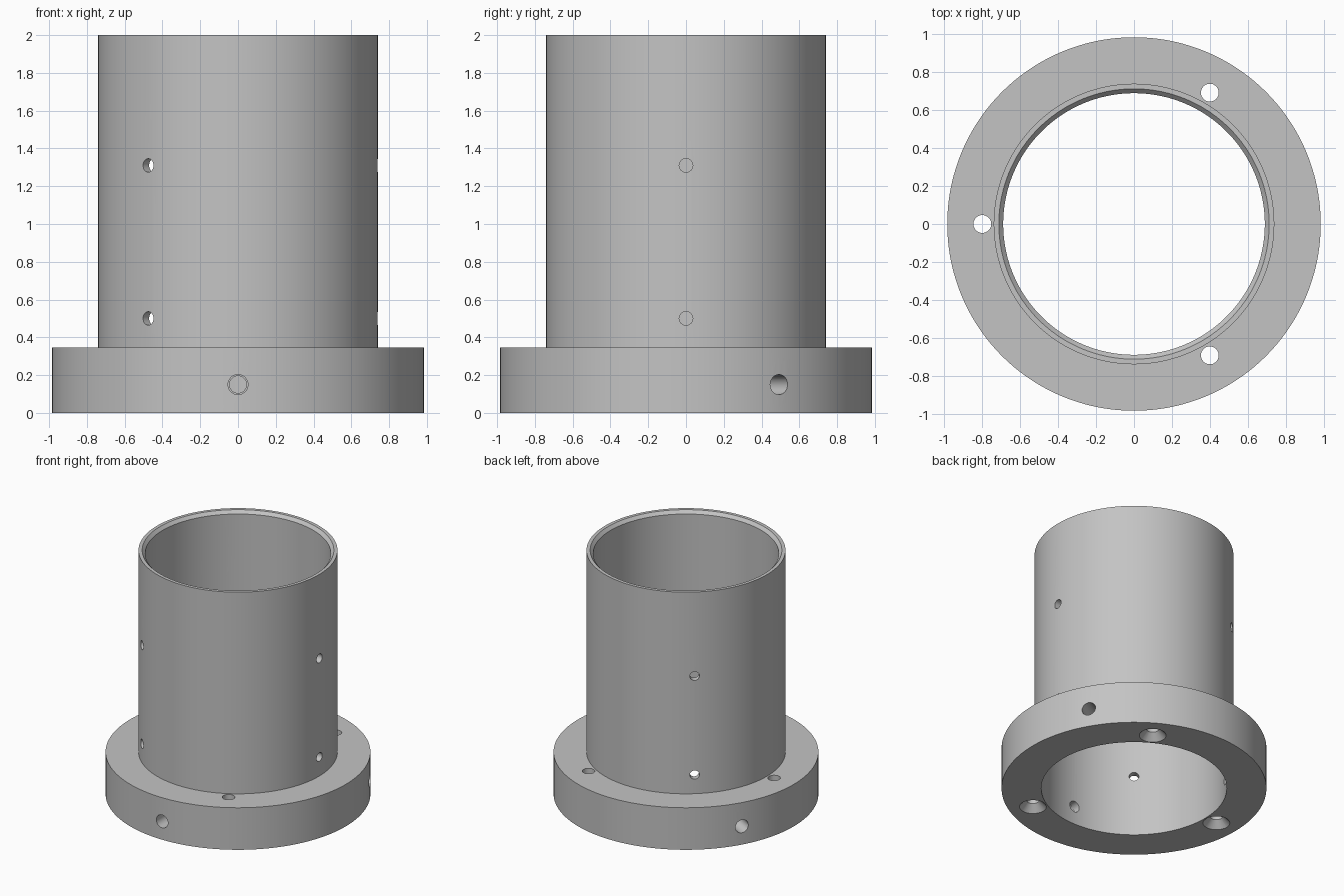
import bpy, bmesh, math
from mathutils import Matrix, Vector

cube = bpy.data.objects.get("Cube")
if cube:
    bpy.data.objects.remove(cube, do_unlink=True)

# Single plain metal colour
grey = bpy.data.materials.new("plain grey")
grey.use_nodes = True
colour = (0.55, 0.55, 0.55, 1)
grey.diffuse_color = colour
grey.node_tree.nodes["Principled BSDF"].inputs["Base Color"].default_value = colour


def revolve(name, profile, segments, matrix=Matrix()):
    """Closed solid from a profile of (radius, height) spun about z."""
    bm = bmesh.new()
    verts = [bm.verts.new((r, 0, z)) for r, z in profile]
    edges = [bm.edges.new((verts[i - 1], verts[i])) for i in range(len(verts))]
    bmesh.ops.spin(bm, geom=verts + edges, axis=(0, 0, 1), cent=(0, 0, 0),
                   angle=math.tau, steps=segments, use_merge=True)
    bmesh.ops.remove_doubles(bm, verts=bm.verts, dist=1e-5)
    # Edges lying on the axis collapse to wire; drop them
    bmesh.ops.delete(bm, geom=[e for e in bm.edges if not e.link_faces], context="EDGES")
    bmesh.ops.recalc_face_normals(bm, faces=bm.faces)
    bm.transform(matrix)
    mesh = bpy.data.meshes.new(name)
    bm.to_mesh(mesh)
    bm.free()
    mesh.materials.append(grey)
    obj = bpy.data.objects.new(name, mesh)
    bpy.context.collection.objects.link(obj)
    return obj


def drill(target, profile, matrix):
    """Cut a revolved bit out of the target."""
    bit = revolve("drill_bit", profile, 32, matrix)
    bit.hide_render = True
    cut = target.modifiers.new("hole", "BOOLEAN")
    cut.operation = "DIFFERENCE"
    cut.solver = "EXACT"
    cut.object = bit
    bpy.context.view_layer.objects.active = target
    bpy.ops.object.modifier_apply(modifier=cut.name)
    bpy.data.objects.remove(bit, do_unlink=True)


def radial(degrees, z):
    """Frame whose z axis points outwards at the given heading."""
    return (Matrix.Translation((0, 0, z)) @ Matrix.Rotation(math.radians(degrees), 4, "Z")
            @ Matrix.Rotation(math.pi / 2, 4, "Y"))


# Tube with base flange and chamfered upper bore
BORE, TUBE, FLANGE, FLANGE_TOP = 0.69, 0.74, 0.985, 0.345
body = revolve("flanged_tube", [
    (BORE, 0), (FLANGE, 0), (FLANGE, FLANGE_TOP), (TUBE, FLANGE_TOP),
    (TUBE, 2), (0.713, 2), (BORE, 1.975)], 144)

# Vertical bolt holes, countersunk from below
bolt = [(0, -0.02), (0.12, -0.02), (0.1, 0), (0.047, 0.055), (0.047, 0.5), (0, 0.5)]
for a in (60, 180, 300):
    drill(body, bolt, Matrix.Rotation(math.radians(a), 4, "Z") @ Matrix.Translation((0.8, 0, 0)))

# Stepped set screw holes through the flange rim
screw = [(0, 0.6), (0.045, 0.6), (0.045, 0.75), (0.053, 0.75), (0.053, 1.1), (0, 1.1)]
for a in (30, 150, 270):
    drill(body, screw, radial(a, 0.15))

# Pin holes through the tube wall, in two rows
pin = [(0, 0.6), (0.036, 0.6), (0.036, 0.85), (0, 0.85)]
for z in (0.5, 1.31):
    for a in (0, 130, 230):
        drill(body, pin, radial(a, z))

# Smooth round walls, crisp rims
bpy.ops.object.select_all(action="DESELECT")
body.select_set(True)
bpy.context.view_layer.objects.active = body
bpy.ops.object.shade_smooth_by_angle(angle=math.radians(25))
